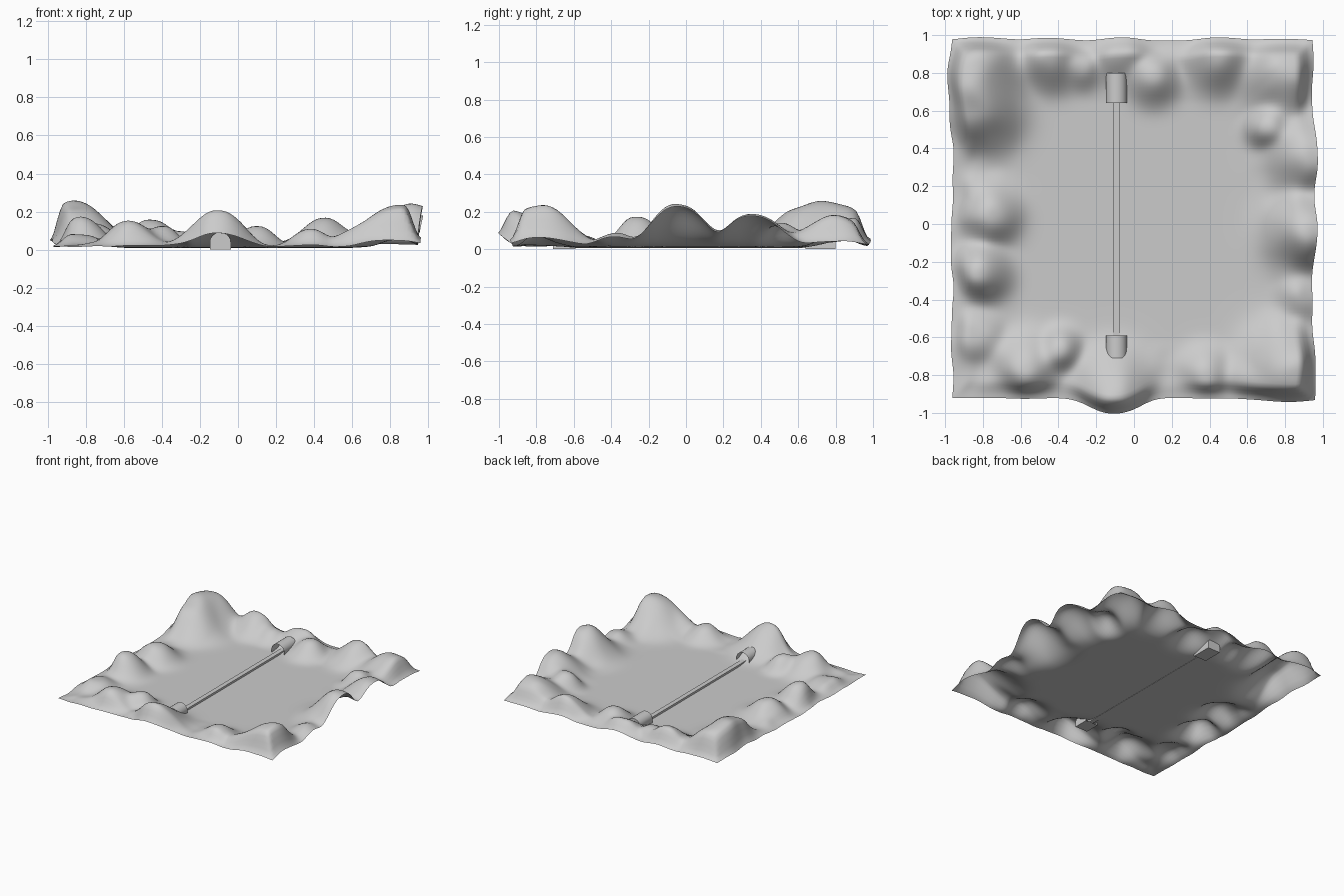
import bpy, bmesh, math
from mathutils import Vector, noise

if "Cube" in bpy.data.objects:
    bpy.data.objects.remove(bpy.data.objects["Cube"])

FLOOR = 0.009
X0, X1, Y0, Y1 = -0.96, 0.94, -0.92, 0.97

grey = bpy.data.materials.new("light grey")
grey.diffuse_color = (0.6, 0.6, 0.6, 1)
grey.use_nodes = True
grey.node_tree.nodes["Principled BSDF"].inputs["Base Color"].default_value = grey.diffuse_color

# main hills: centre x, centre y, radius, height
HILLS = [
    (-0.80, 0.80, 0.19, 0.20), (-0.80, 0.61, 0.19, 0.20),
    (-0.45, 0.86, 0.14, 0.13), (-0.28, 0.81, 0.09, 0.07),
    (-0.07, 0.90, 0.13, 0.11), (0.10, 0.76, 0.12, 0.11),
    (0.45, 0.86, 0.15, 0.14), (0.78, 0.77, 0.19, 0.16),
    (0.70, 0.51, 0.10, 0.12), (0.91, 0.36, 0.19, 0.165),
    (0.90, -0.04, 0.19, 0.215), (0.89, -0.38, 0.12, 0.06),
    (0.80, -0.75, 0.20, 0.215), (0.38, -0.78, 0.12, 0.09),
    (0.57, -0.80, 0.10, 0.06), (-0.11, -0.84, 0.17, 0.185),
    (-0.57, -0.74, 0.15, 0.13), (-0.39, -0.66, 0.10, 0.11),
    (-0.82, -0.60, 0.12, 0.06), (-0.80, -0.26, 0.13, 0.15),
    (-0.75, 0.05, 0.14, 0.12),
]


def ground_point(x, y):
    """Blend the hills, then roughen the rim around the flat valley."""
    # land drops towards the border, except where the right side is cut open
    near = min(x - X0, X1 - x, y - Y0, Y1 - y) / 0.10
    near = min(max(near, 0.0), 1.0)
    drop = 0.33 + 0.67 * near * near * (3 - 2 * near)
    total, dx, dy = 0.0, 0.0, 0.0
    for cx, cy, r, h in HILLS:
        w = math.exp(-(math.hypot(x - cx, y - cy) / r) ** 2.5)
        fall = 1.0 if cx > 0.85 else (drop + 0.2 * (1 - drop) if -0.2 < cx < 0 else drop)
        total += (h * w * fall) ** 2
        # hills by the border bulge outwards, those in front more so
        if abs(cx) > 0.75:
            dx += math.copysign(0.15, cx) * h * w
        if -0.2 < cx < 0 and cy < 0:
            dy -= 0.53 * h * w
        elif abs(cy) > 0.7:
            dy += math.copysign(0.2, cy) * h * w
    rim = max((abs(x) - 0.60) / 0.3, (abs(y - 0.02) - 0.63) / 0.3)
    rim = min(max(rim, 0.0), 1.0)
    rough = noise.noise(Vector((x * 7, y * 7, 3.1)))
    z = math.sqrt(total) + rim * drop * (0.025 * rough + 0.018)
    dx += rim * 0.02 * noise.noise(Vector((x * 5, y * 5, 8.0)))
    return x + dx, y + dy, FLOOR + max(z, 0.0)


def finish(bm, name, angle=40):
    mesh = bpy.data.meshes.new(name)
    bm.to_mesh(mesh)
    bm.free()
    ob = bpy.data.objects.new(name, mesh)
    bpy.context.collection.objects.link(ob)
    mesh.materials.append(grey)
    bpy.ops.object.select_all(action='DESELECT')
    ob.select_set(True)
    bpy.context.view_layer.objects.active = ob
    bpy.ops.object.shade_smooth_by_angle(angle=math.radians(angle))
    return ob


# valley ground: a single open sheet
bm = bmesh.new()
bmesh.ops.create_grid(bm, x_segments=100, y_segments=100, size=1)
for v in bm.verts:
    x = X0 + (v.co.x + 1) / 2 * (X1 - X0)
    y = Y0 + (v.co.y + 1) / 2 * (Y1 - Y0)
    v.co = ground_point(x, y)
finish(bm, "valley_ground", 60)


def tunnel(name, y_open, y_back, x=-0.093, r=0.055, wall=0.04):
    """Arched tunnel mouth, open towards the valley, closed at the back."""
    bm = bmesh.new()
    arch = [math.pi * i / 16 for i in range(17)]
    profile = [(r, 0.0)]
    profile += [(r * math.cos(a), wall + 0.05 * math.sin(a)) for a in arch]
    profile += [(-r, 0.0)]
    front, back = [[bm.verts.new((x + px, y, pz)) for px, pz in profile]
                   for y in (y_open, y_back)]
    n = len(profile)
    for i in range(n):
        j = (i + 1) % n
        bm.faces.new((front[i], front[j], back[j], back[i]))
    bm.faces.new(back)
    bmesh.ops.recalc_face_normals(bm, faces=bm.faces)
    finish(bm, name)


tunnel("back_tunnel", 0.64, 0.80)
tunnel("front_tunnel", -0.59, -0.71)

# straight raised track joining the tunnels
bm = bmesh.new()
bmesh.ops.create_cube(bm, size=1)
for v in bm.verts:
    v.co = (-0.093 + v.co.x * 0.037, 0.035 + v.co.y * 1.45, 0.016 + v.co.z * 0.018)
finish(bm, "track")
